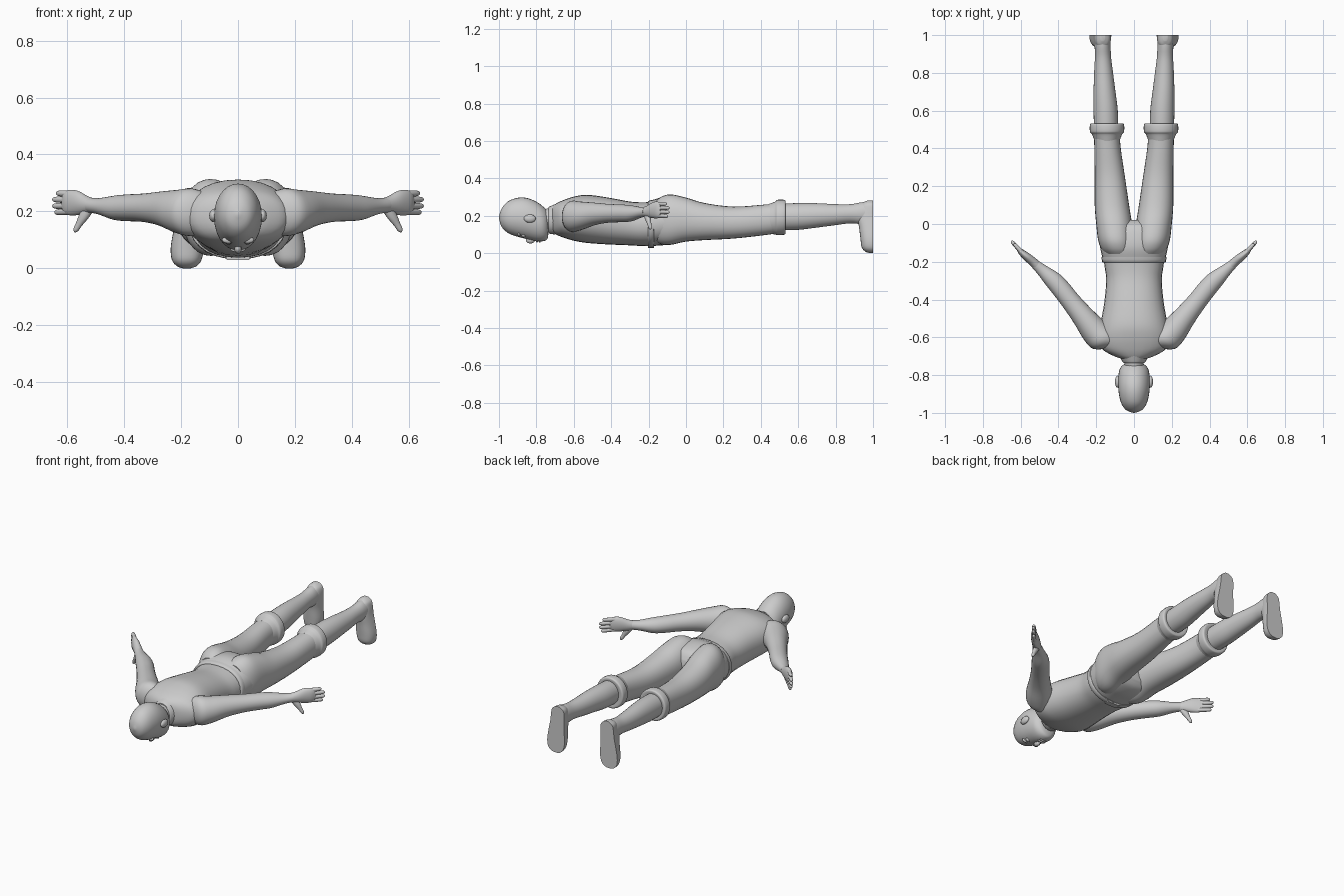
import bpy, bmesh, math
from mathutils import Vector

X, Y, Z = Vector((1, 0, 0)), Vector((0, 1, 0)), Vector((0, 0, 1))


def smooth_rows(rows, steps):
    # Catmull-Rom interpolation through the section rows
    pts = [rows[0]] + list(rows) + [rows[-1]]
    out = []
    for i in range(1, len(pts) - 2):
        for k in range(steps):
            t = k / steps
            out.append([0.5 * (2 * b + (c - a) * t + (2 * a - 5 * b + 4 * c - d) * t * t
                               + (3 * b - a - 3 * c + d) * t ** 3)
                        for a, b, c, d in zip(*pts[i - 1:i + 3])])
    out.append(list(rows[-1]))
    return out


def finish(obj, mirror):
    bpy.ops.object.select_all(action='DESELECT')
    obj.select_set(True)
    bpy.context.view_layer.objects.active = obj
    bpy.ops.object.shade_smooth_by_angle(angle=math.radians(45))
    if mirror:
        m = obj.modifiers.new("mirror", 'MIRROR')
        m.use_mirror_merge = False
    return obj


def loft(name, rows, u=X, v=Z, sides=28, steps=4, mirror=False, power=1.0, ymax=None):
    # rows: x, y, z, half size along u, half size along v
    bm = bmesh.new()
    rings = []
    for x, y, z, a, b in smooth_rows(rows, steps):
        ring = []
        for i in range(sides):
            t = 2 * math.pi * i / sides
            c, s = math.cos(t), math.sin(t)
            c = math.copysign(abs(c) ** power, c)
            s = math.copysign(abs(s) ** power, s)
            p = Vector((x, y, z)) + u * max(a, .001) * c + v * max(b, .001) * s
            if ymax is not None:
                p.y = min(p.y, ymax)
            ring.append(bm.verts.new(p))
        rings.append(ring)
    for r, q in zip(rings, rings[1:]):
        for i in range(sides):
            j = (i + 1) % sides
            bm.faces.new((r[i], r[j], q[j], q[i]))
    bm.faces.new(rings[0])
    bm.faces.new(rings[-1])
    bmesh.ops.recalc_face_normals(bm, faces=bm.faces)
    mesh = bpy.data.meshes.new(name)
    bm.to_mesh(mesh)
    bm.free()
    obj = bpy.data.objects.new(name, mesh)
    bpy.context.collection.objects.link(obj)
    return finish(obj, mirror)


def along(rows):
    # y, x centre, half width, z low, z high
    return [(x, y, (lo + hi) / 2, w, (hi - lo) / 2) for y, x, w, lo, hi in rows]


def ball(name, loc, size, mirror=False):
    bm = bmesh.new()
    bmesh.ops.create_uvsphere(bm, u_segments=20, v_segments=12, radius=1)
    for p in bm.verts:
        p.co = Vector([c * s + l for c, s, l in zip(p.co, size, loc)])
    mesh = bpy.data.meshes.new(name)
    bm.to_mesh(mesh)
    bm.free()
    obj = bpy.data.objects.new(name, mesh)
    bpy.context.collection.objects.link(obj)
    return finish(obj, mirror)


# Head, face down
loft("head", along([
    (-1.0, 0, .004, .185, .195), (-.985, 0, .042, .14, .24), (-.95, 0, .067, .107, .278),
    (-.9, 0, .08, .088, .296), (-.85, 0, .084, .075, .295), (-.8, 0, .082, .064, .275),
    (-.765, 0, .074, .064, .25), (-.742, 0, .052, .075, .225), (-.735, 0, .02, .11, .19)]))
ball("ear", (.087, -.835, .185), (.014, .032, .022), True)
ball("eye", (.033, -.868, .098), (.016, .012, .014), True)
ball("brow", (.034, -.893, .1), (.022, .008, .012), True)
ball("nose", (0, -.832, .07), (.013, .024, .018))
ball("upper_lip", (0, -.797, .066), (.026, .006, .009))
ball("lower_lip", (0, -.782, .066), (.022, .006, .009))

# Neck and torso
loft("neck", along([(-.79, 0, .05, .11, .23), (-.73, 0, .052, .12, .24),
                    (-.66, 0, .06, .11, .25)]))
loft("collar", along([(-.735, 0, .056, .112, .245), (-.728, 0, .062, .104, .25),
                      (-.7, 0, .075, .1, .262)]))
loft("torso", along([
    (-.715, 0, .062, .115, .25), (-.695, 0, .115, .1, .265), (-.66, 0, .17, .085, .282),
    (-.6, 0, .188, .067, .302), (-.53, 0, .178, .055, .312), (-.42, 0, .158, .047, .298),
    (-.3, 0, .147, .042, .276), (-.23, 0, .155, .038, .272), (-.17, 0, .163, .038, .275)]),
    power=.9)

# Belt and trousers
loft("belt", along([(-.203, 0, .162, .037, .274), (-.2, 0, .169, .033, .28),
                    (-.175, 0, .171, .033, .286), (-.172, 0, .164, .037, .28)]),
     steps=2, power=.9)
loft("buckle", along([(-.203, 0, .04, .029, .045), (-.172, 0, .04, .029, .045)]),
     power=.3, steps=1)
loft("pelvis", along([
    (-.185, 0, .166, .038, .282), (-.13, 0, .178, .042, .298), (-.07, 0, .186, .047, .295),
    (-.01, 0, .17, .065, .275), (.02, 0, .12, .1, .23)]), power=.9)
loft("trouser_leg", along([
    (-.16, .08, .072, .06, .28), (-.13, .088, .087, .047, .303), (-.08, .096, .095, .045, .314),
    (0, .105, .095, .062, .297), (.1, .117, .091, .07, .268), (.25, .128, .08, .078, .249),
    (.4, .14, .07, .094, .258), (.5, .145, .068, .108, .268)]), mirror=True, power=.92)
loft("trouser_cuff", along([
    (.44, .142, .066, .105, .262), (.475, .143, .08, .1, .275), (.488, .143, .09, .097, .285),
    (.52, .143, .091, .098, .286), (.532, .143, .084, .105, .28), (.53, .144, .062, .13, .258)]),
    mirror=True)

# Lower legs and feet, soles facing back
loft("calf", along([
    (.48, .147, .064, .122, .262), (.6, .15, .064, .125, .268), (.7, .156, .058, .137, .267),
    (.8, .161, .05, .15, .262), (.88, .164, .043, .16, .262), (.94, .166, .042, .155, .272),
    (.985, .167, .04, .16, .275)]), mirror=True)
loft("foot", [
    (.18, 1, 0, .012, .015), (.18, 1, .008, .034, .04), (.18, 1, .03, .052, .06),
    (.178, 1, .075, .058, .067), (.174, 1, .14, .051, .075), (.169, 1, .19, .046, .085),
    (.166, 1, .235, .044, .075), (.166, 1, .265, .036, .06), (.166, 1, .282, .012, .03)],
    u=X, v=Y, mirror=True, power=.8, ymax=1.0)

# Arms, spread out and back
side = Vector((.73, -.68, 0)).normalized()
loft("arm", [
    (.1, -.625, .195, .05, .06), (.16, -.61, .197, .075, .083), (.21, -.565, .2, .073, .076),
    (.27, -.49, .21, .06, .06), (.33, -.415, .213, .052, .05), (.385, -.345, .213, .05, .047),
    (.43, -.295, .213, .046, .043), (.485, -.245, .218, .032, .029),
    (.52, -.215, .222, .025, .026)], u=side, mirror=True)

# Hands
loft("palm", [
    (.5, -.235, .22, .024, .023), (.53, -.205, .223, .024, .031), (.565, -.175, .23, .022, .043),
    (.595, -.15, .231, .017, .044), (.612, -.133, .231, .01, .036)], u=side, mirror=True)
for i, (z, reach) in enumerate(((.264, .036), (.242, .05), (.219, .05), (.197, .042))):
    a = Vector((.585, -.158, .231 + (z - .231) * .9))
    b = Vector((.6 + reach, -.14 + reach, z))
    rows = [(*a.lerp(b, t), r, r) for t, r in
            ((0, .011), (.4, .0115), (.8, .01), (.95, .0075), (1, .002))]
    loft(f"finger_{i + 1}", rows, u=side, sides=12, steps=2, mirror=True)
loft("thumb", [
    (.52, -.213, .215, .015, .018), (.54, -.203, .185, .015, .018), (.557, -.196, .157, .011, .012),
    (.569, -.191, .136, .009, .009), (.573, -.189, .128, .003, .003)],
    u=side, v=Vector((.6, .55, .55)).normalized(), sides=14, mirror=True)
